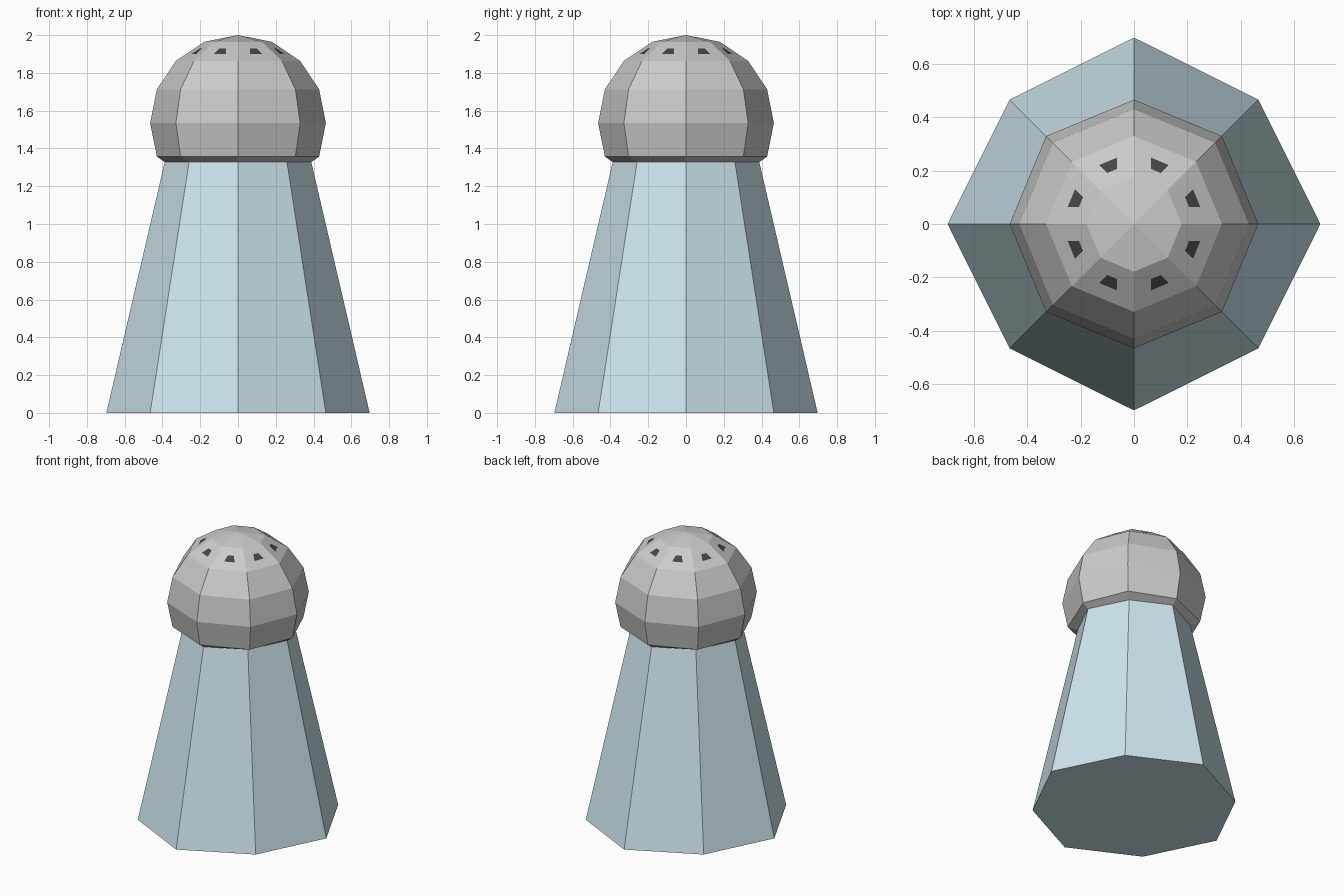
import bpy, bmesh
from math import sin, cos, radians
from mathutils import Vector

if "Cube" in bpy.data.objects:
    bpy.data.objects.remove(bpy.data.objects["Cube"])


def material(name, color):
    m = bpy.data.materials.new(name)
    m.diffuse_color = color
    m.use_nodes = True
    m.node_tree.nodes["Principled BSDF"].inputs["Base Color"].default_value = m.diffuse_color
    return m


def ring(bm, r, z, diagonal=None):
    """Eight-sided ring; diagonal = corner coordinate of the 45 degree points."""
    d = r * cos(radians(45)) if diagonal is None else diagonal
    pts = [(r, 0), (d, d), (0, r), (-d, d), (-r, 0), (-d, -d), (0, -r), (d, -d)]
    return [bm.verts.new((x, y, z)) for x, y in pts]


def bridge(bm, a, b):
    n = len(a)
    return [bm.faces.new((a[i], a[(i + 1) % n], b[(i + 1) % n], b[i])) for i in range(n)]


def finish(bm, name, mats):
    bm.normal_update()
    me = bpy.data.meshes.new(name)
    bm.to_mesh(me)
    bm.free()
    ob = bpy.data.objects.new(name, me)
    bpy.context.collection.objects.link(ob)
    for m in mats:
        me.materials.append(m)
    return ob


glass = material("blue_glass", (0.62, 0.8, 0.86, 1))
metal = material("grey_metal", (0.8, 0.8, 0.8, 1))
dark = material("dark_holes", (0.06, 0.06, 0.06, 1))

NECK_R, NECK_D, NECK_Z = 0.388, 0.259, 1.328

# Tapered body
bm = bmesh.new()
low = ring(bm, 0.697, 0, 0.465)
top = ring(bm, NECK_R, NECK_Z, NECK_D)
bridge(bm, low, top)
bm.faces.new(low[::-1])
bm.faces.new(top)
finish(bm, "body", [glass])

# Domed cap, starting with the lip that meets the body
bm = bmesh.new()
R, CZ = 0.465, 1.535
prev = ring(bm, NECK_R, NECK_Z, NECK_D)
for a in (-22.5, 0, 22.5, 45, 67.5):
    cur = ring(bm, R * cos(radians(a)), CZ + R * sin(radians(a)))
    faces = bridge(bm, prev, cur)
    prev = cur
tip = bm.verts.new((0, 0, CZ + R))
for i in range(8):
    bm.faces.new((prev[i], prev[(i + 1) % 8], tip))

# Shaker holes: one small dark patch inset in each upper facet
holes = bmesh.ops.extrude_discrete_faces(bm, faces=faces)["faces"]
for f in holes:
    c = f.calc_center_median()
    c = sum((v.co for v in f.verts), Vector()) / 4
    for v in f.verts:
        v.co = c + (v.co - c) * 0.28
    f.material_index = 1
bmesh.ops.remove_doubles(bm, verts=bm.verts, dist=0.0001)
finish(bm, "cap", [metal, dark])
